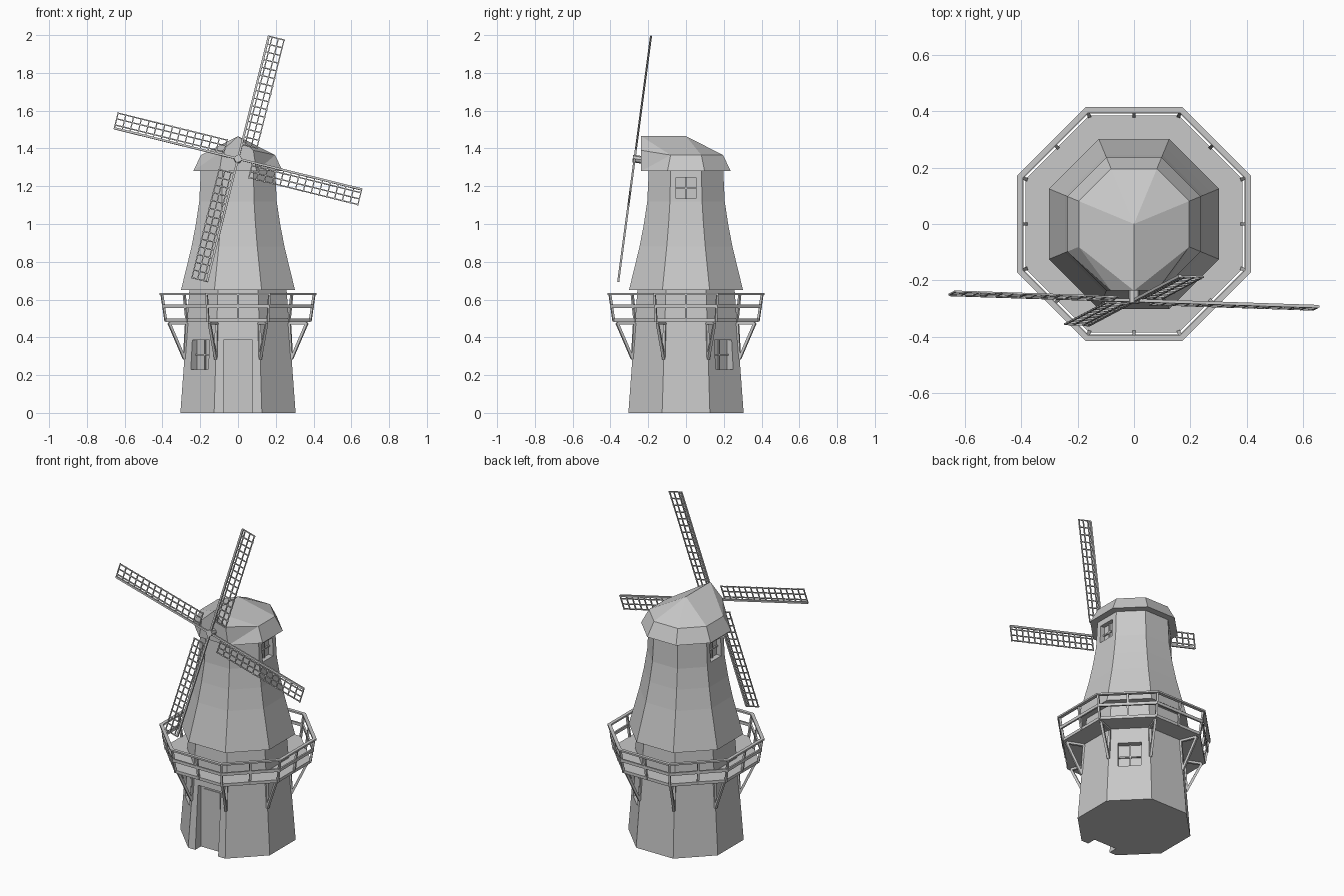
import bpy, bmesh, math
from mathutils import Matrix, Vector

cube = bpy.data.objects.get("Cube")
if cube:
    bpy.data.objects.remove(cube, do_unlink=True)

grey = bpy.data.materials.new("light grey")
grey.use_nodes = True
grey.diffuse_color = (0.58, 0.58, 0.58, 1)
grey.node_tree.nodes["Principled BSDF"].inputs["Base Color"].default_value = grey.diffuse_color


def make(name, bm):
    bmesh.ops.recalc_face_normals(bm, faces=bm.faces)
    mesh = bpy.data.meshes.new(name)
    bm.to_mesh(mesh)
    bm.free()
    mesh.materials.append(grey)
    ob = bpy.data.objects.new(name, mesh)
    bpy.context.collection.objects.link(ob)
    return ob


def corner(k, apothem, z):
    """Corner k of an octagon with a flat side to the front."""
    a = math.radians(22.5 + 45 * k)
    r = apothem / math.cos(math.pi / 8)
    return Vector((r * math.cos(a), r * math.sin(a), z))


def octagon_loft(name, profile, ring=False):
    bm = bmesh.new()
    rows = [[bm.verts.new(corner(k, a, z)) for k in range(8)] for a, z in profile]
    pairs = list(zip(rows, rows[1:]))
    if ring:
        pairs.append((rows[-1], rows[0]))
    else:
        bm.faces.new(rows[0])
        bm.faces.new(rows[-1])
    for lo, hi in pairs:
        for k in range(8):
            n = (k + 1) % 8
            bm.faces.new((lo[k], lo[n], hi[n], hi[k]))
    return make(name, bm)


def box(bm, centre, size, matrix=Matrix()):
    bmesh.ops.create_cube(bm, size=1, matrix=matrix @ Matrix.Translation(centre)
                          @ Matrix.Diagonal((*size, 1)))


def beam(bm, p, q, w):
    d = q - p
    rot = d.to_track_quat('Z', 'Y').to_matrix().to_4x4()
    box(bm, (0, 0, d.length / 2), (w, w, d.length), Matrix.Translation(p) @ rot)


def recess(target, angle, inner, half, z0, z1):
    """Cut a box-shaped opening into the wall facing the given angle."""
    bm = bmesh.new()
    box(bm, (inner + 0.1, 0, (z0 + z1) / 2), (0.2, 2 * half, z1 - z0),
        Matrix.Rotation(math.radians(angle), 4, 'Z'))
    cutter = make("cutter", bm)
    cutter.hide_render = True
    mod = target.modifiers.new("opening", 'BOOLEAN')
    mod.operation, mod.solver, mod.object = 'DIFFERENCE', 'EXACT', cutter
    graph = bpy.context.evaluated_depsgraph_get()
    cut_mesh = bpy.data.meshes.new_from_object(target.evaluated_get(graph))
    target.modifiers.clear()
    target.data = cut_mesh
    bpy.data.objects.remove(cutter, do_unlink=True)


def window(name, target, angle, inner, half, z0, z1):
    recess(target, angle, inner, half, z0, z1)
    turn = Matrix.Rotation(math.radians(angle), 4, 'Z')
    mid = (z0 + z1) / 2
    bm = bmesh.new()
    box(bm, (inner + 0.004, 0, mid), (0.01, 0.008, z1 - z0), turn)
    box(bm, (inner + 0.004, 0, mid), (0.01, 2 * half, 0.008), turn)
    make(name, bm)


# Tower: tapered base and flared upper body
base = octagon_loft("tower_base", [(0.305, 0), (0.257, 0.655)])
body = octagon_loft("tower_body", [(0.302, 0.65), (0.275, 0.76), (0.246, 0.88),
                                   (0.223, 1.0), (0.205, 1.12), (0.197, 1.285)])

# Door and windows
recess(base, -90, 0.25, 0.078, -0.1, 0.387)
bm = bmesh.new()
box(bm, (0, -0.252, 0.29), (0.11, 0.006, 0.15))
make("door_panel", bm)
for side, angle in (("left", 45), ("right", 225)):
    window("lower_window_" + side, base, angle, 0.243, 0.065, 0.23, 0.385)
for side, angle in (("left", 0), ("right", 180)):
    window("upper_window_" + side, body, angle, 0.172, 0.052, 1.135, 1.245)

# Cap: sloping brim, faceted roof and a raised gable at the front
bm = bmesh.new()
low = [bm.verts.new(corner(k, 0.237, 1.28)) for k in range(8)]
mid = [bm.verts.new(corner(k, 0.196, 1.365)) for k in range(8)]
for k in (5, 6):
    mid[k].co.y, mid[k].co.z = -0.237, 1.39
apex = bm.verts.new((0, 0, 1.465))
gable = bm.verts.new((0, -0.237, 1.465))
bm.faces.new(low)
for k in range(8):
    n = (k + 1) % 8
    if k == 5:
        bm.faces.new((low[k], low[n], mid[n], gable, mid[k]))
        continue
    bm.faces.new((low[k], low[n], mid[n]))
    bm.faces.new((low[k], mid[n], mid[k]))
    if k not in (4, 6):
        bm.faces.new((mid[k], mid[n], apex))
for side, front in ((4, 5), (7, 6)):
    bm.faces.new((mid[side], gable, apex))
    bm.faces.new((mid[side], mid[front], gable))
make("cap", bm)

# Gallery deck and rails
octagon_loft("gallery_deck", [(0.385, 0.482), (0.385, 0.5)])
for name, a, z, w, h in (("top_rail", 0.405, 0.63, 0.02, 0.01),
                         ("middle_rail", 0.397, 0.565, 0.01, 0.018)):
    octagon_loft(name, [(a - w / 2, z - h / 2), (a + w / 2, z - h / 2),
                        (a + w / 2, z + h / 2), (a - w / 2, z + h / 2)], ring=True)

# Leaning posts at each corner and halfway along each side
bm = bmesh.new()
for k in range(8):
    foot, head = corner(k, 0.382, 0.485), corner(k, 0.403, 0.63)
    beam(bm, foot, head, 0.012)
    beam(bm, (foot + corner(k + 1, 0.382, 0.485)) / 2,
         (head + corner(k + 1, 0.403, 0.63)) / 2, 0.012)
make("gallery_posts", bm)

# Triangular brackets under the deck
bm = bmesh.new()
for k in range(8):
    foot, edge, wall = corner(k, 0.283, 0.285), corner(k, 0.365, 0.476), corner(k, 0.272, 0.476)
    beam(bm, foot, edge, 0.014)
    beam(bm, foot, wall, 0.014)
    beam(bm, wall, edge, 0.014)
make("gallery_brackets", bm)

# Rotor frame: tilted back slightly
rotor = Matrix.Translation((0, -0.272, 1.345)) @ Matrix.Rotation(math.radians(-7.6), 4, 'X')
bm = bmesh.new()
bmesh.ops.create_cone(bm, cap_ends=True, segments=8, radius1=0.02, radius2=0.02, depth=0.08,
                      matrix=rotor @ Matrix.Translation((0, 0.03, 0))
                      @ Matrix.Rotation(math.pi / 2, 4, 'X'))
make("rotor_hub", bm)

# Four lattice sails
inner, outer, cells = 0.08, 0.675, 14
for i in range(4):
    turn = rotor @ Matrix.Rotation(math.radians(14 + 90 * i), 4, 'Y')
    bm = bmesh.new()
    box(bm, (0, 0, outer / 2), (0.011, 0.011, outer), turn)
    for x in (0.018, 0.052, 0.083):
        box(bm, (x, 0, (inner + outer) / 2), (0.006, 0.006, outer - inner), turn)
    for c in range(cells + 1):
        z = inner + (outer - inner) * c / cells
        box(bm, (0.042, 0, z), (0.092, 0.006, 0.006), turn)
    make("sail_%d" % (i + 1), bm)
